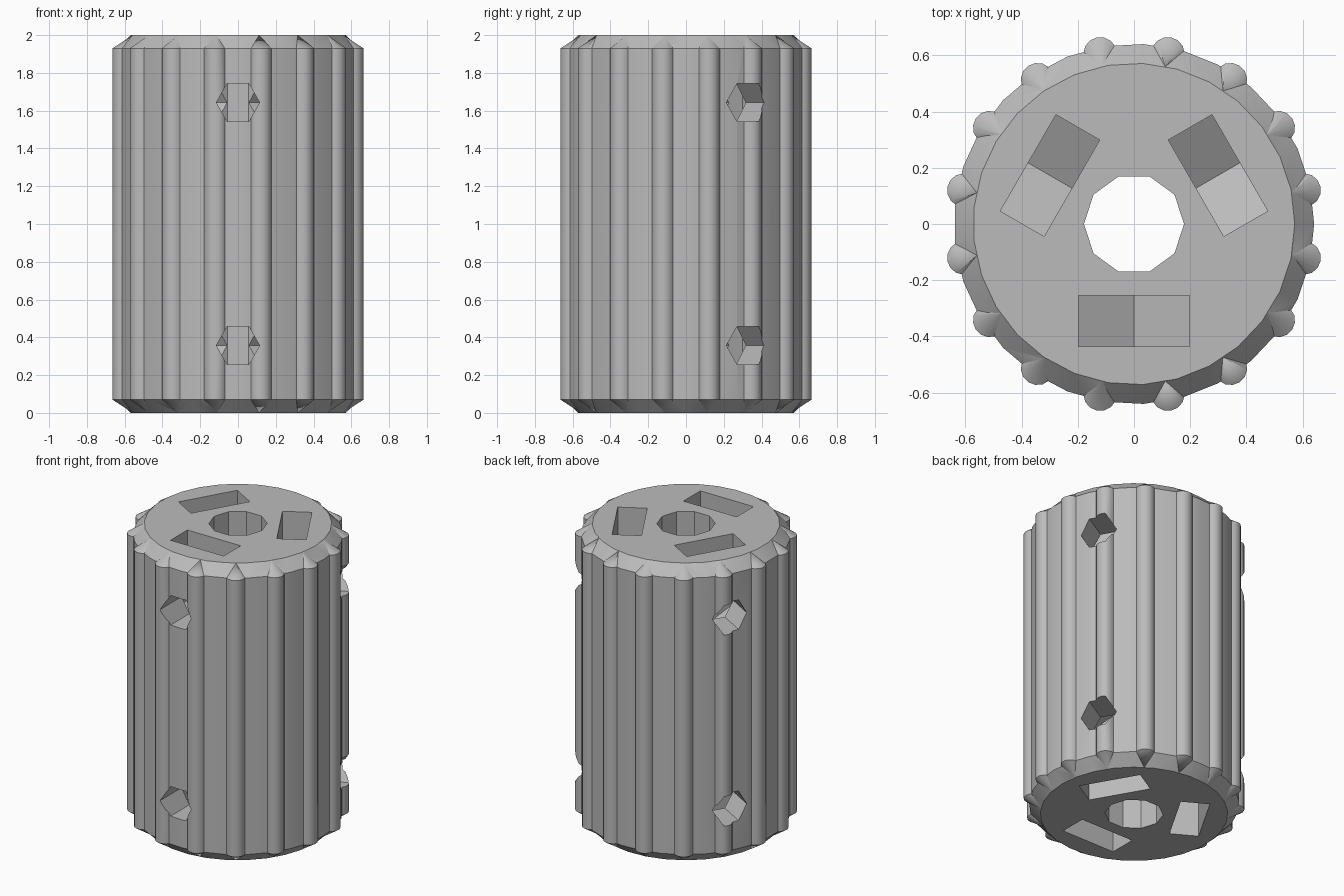
import bpy, bmesh
from math import sin, cos, pi, radians
from mathutils import Matrix, Vector

cube = bpy.data.objects.get("Cube")
if cube:
    bpy.data.objects.remove(cube, do_unlink=True)

H, CH = 2.0, 0.07            # height and chamfer
SCREW_Z = 0.357              # screw distance from each end
BUMP_R, BUMP_AT = 0.06, 0.617

grey = bpy.data.materials.new("plain grey")
grey.use_nodes = True
color = (0.5, 0.5, 0.5, 1)
grey.diffuse_color = color
grey.node_tree.nodes["Principled BSDF"].inputs["Base Color"].default_value = color


def ring(bm, r, z, n, center=(0, 0), turn=0.0):
    return [bm.verts.new((center[0] + r * cos(turn + 2 * pi * i / n),
                          center[1] + r * sin(turn + 2 * pi * i / n), z))
            for i in range(n)]


def bridge(bm, a, b):
    n = len(a)
    for i in range(n):
        bm.faces.new((a[i], a[(i + 1) % n], b[(i + 1) % n], b[i]))


def prism(bm, points, depth):
    """Extrude a closed list of 3D points along a vector."""
    a = [bm.verts.new(p) for p in points]
    b = [bm.verts.new(Vector(p) + Vector(depth)) for p in points]
    bridge(bm, a, b)
    bm.faces.new(a[::-1])
    bm.faces.new(b)


def finish(bm, name):
    bmesh.ops.recalc_face_normals(bm, faces=bm.faces)
    mesh = bpy.data.meshes.new(name)
    bm.to_mesh(mesh)
    bm.free()
    mesh.materials.append(grey)
    obj = bpy.data.objects.new(name, mesh)
    bpy.context.collection.objects.link(obj)
    return obj


def boolean(target, tool, operation):
    mod = target.modifiers.new(tool.name, 'BOOLEAN')
    mod.operation, mod.solver, mod.object = operation, 'EXACT', tool
    bpy.context.view_layer.objects.active = target
    bpy.ops.object.modifier_apply(modifier=mod.name)
    bpy.data.objects.remove(tool, do_unlink=True)


# Chamfered barrel
bm = bmesh.new()
rings = [ring(bm, r, z, 29) for r, z in
         ((0.572, 0), (0.641, CH), (0.641, H - CH), (0.572, H))]
for lower, upper in zip(rings, rings[1:]):
    bridge(bm, lower, upper)
bm.faces.new(rings[0][::-1])
bm.faces.new(rings[-1])
barrel = finish(bm, "knurled_barrel")

# Sixteen grip ribs with pointed ends leaning inward
bm = bmesh.new()
for k in range(16):
    a = radians(11.25 + 22.5 * k)
    c = (BUMP_AT * cos(a), BUMP_AT * sin(a))
    low = ring(bm, BUMP_R, CH, 14, c, a)
    top = ring(bm, BUMP_R, H - CH, 14, c, a)
    bridge(bm, low, top)
    for loop, z in ((low, 0.001), (top, H - 0.001)):
        tip = bm.verts.new((0.57 * cos(a), 0.57 * sin(a), z))
        for i in range(14):
            bm.faces.new((loop[i], loop[(i + 1) % 14], tip))
boolean(barrel, finish(bm, "grip_ribs"), 'UNION')

# Central bore
bm = bmesh.new()
points = [(0.178 * cos(2 * pi * i / 10), 0.178 * sin(2 * pi * i / 10), -0.1)
          for i in range(10)]
prism(bm, points, (0, 0, H + 0.2))
boolean(barrel, finish(bm, "bore_cutter"), 'DIFFERENCE')

# Nut slots with V-shaped floors, open at both ends, on three sides
peak, half = 0.4 / 3 ** 0.5, 0.198
bm = bmesh.new()
for k in range(3):
    turn = Matrix.Rotation(radians(120 * k), 3, 'Z')
    for flip in (False, True):
        profile = [(-half, -0.1), (half, -0.1), (half, SCREW_Z + peak / 2),
                   (0, SCREW_Z + peak), (-half, SCREW_Z + peak / 2)]
        points = [turn @ Vector((x, -0.435, H - z if flip else z)) for x, z in profile]
        prism(bm, points, turn @ Vector((0, 0.18, 0)))
boolean(barrel, finish(bm, "nut_slot_cutter"), 'DIFFERENCE')

# Hexagonal screw holes running from the outside into the bore
for k in range(3):
    turn = Matrix.Rotation(radians(120 * k), 3, 'Z')
    bm = bmesh.new()
    for z in (SCREW_Z, H - SCREW_Z):
        points = [turn @ Vector((0.115 * cos(pi * i / 3), -0.8, z + 0.115 * sin(pi * i / 3)))
                  for i in range(6)]
        prism(bm, points, turn @ Vector((0, 0.72, 0)))
    boolean(barrel, finish(bm, "screw_hole_cutter"), 'DIFFERENCE')

# Crisp edges with soft ribs
bpy.ops.object.select_all(action='DESELECT')
barrel.select_set(True)
bpy.context.view_layer.objects.active = barrel
bpy.ops.object.shade_smooth_by_angle(angle=radians(28))
